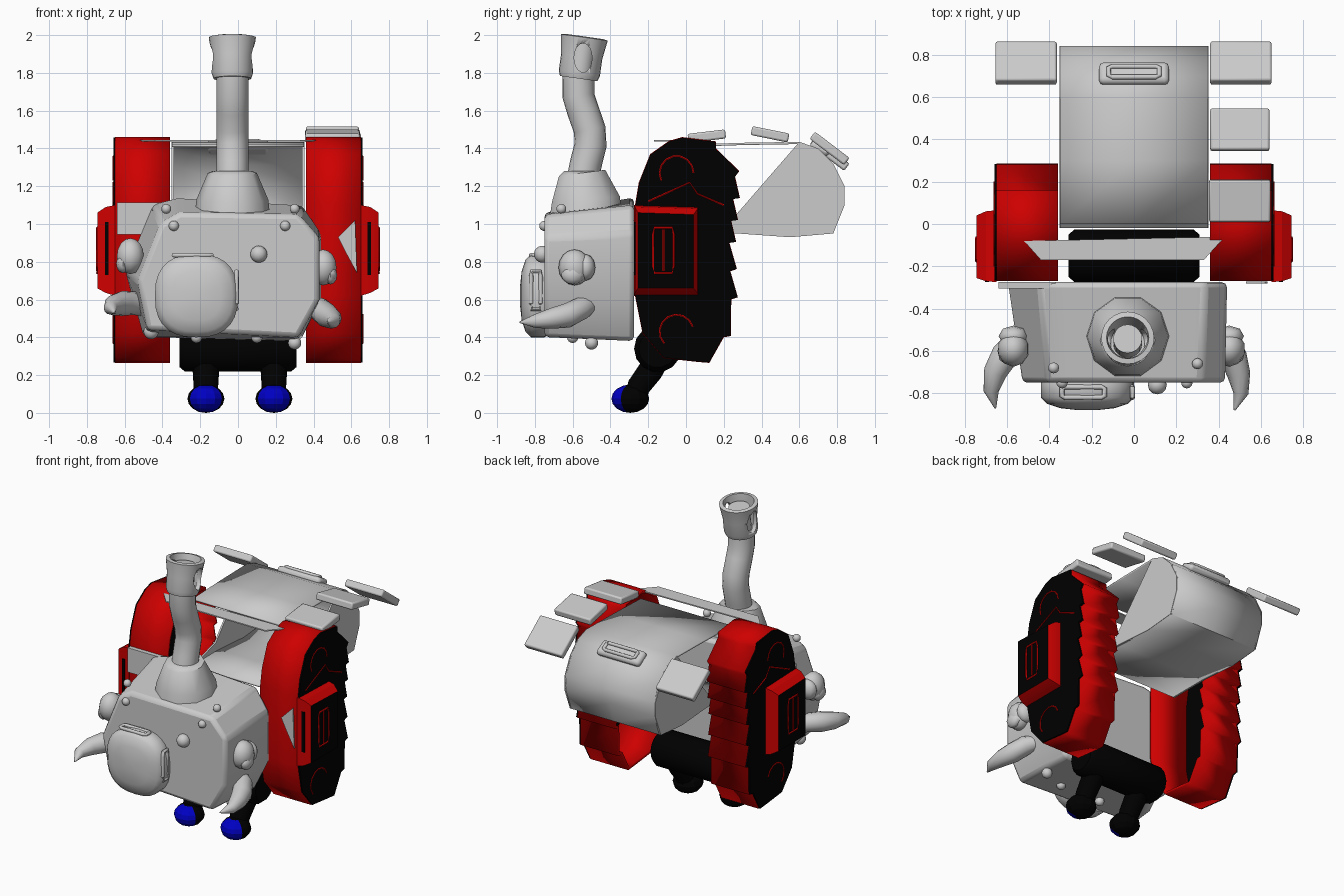
import bpy, bmesh, math
from mathutils import Vector, Matrix

cube = bpy.data.objects.get("Cube")
if cube:
    bpy.data.objects.remove(cube, do_unlink=True)


def material(name, rgb):
    m = bpy.data.materials.new(name)
    m.use_nodes = True
    m.diffuse_color = (*rgb, 1)
    m.node_tree.nodes["Principled BSDF"].inputs["Base Color"].default_value = (*rgb, 1)
    return m


GREY = material("light grey", (0.6, 0.6, 0.6))
RED = material("red", (0.62, 0, 0))
BLACK = material("black", (0, 0, 0))
BLUE = material("blue", (0, 0, 0.55))


def finish(name, bm, mats, rule=None, smooth=35):
    if not isinstance(mats, (list, tuple)):
        mats = [mats]
    bmesh.ops.recalc_face_normals(bm, faces=bm.faces)
    bm.normal_update()
    if rule:
        for f in bm.faces:
            f.material_index = rule(f)
    me = bpy.data.meshes.new(name)
    bm.to_mesh(me)
    bm.free()
    ob = bpy.data.objects.new(name, me)
    bpy.context.collection.objects.link(ob)
    for m in mats:
        me.materials.append(m)
    bpy.ops.object.select_all(action="DESELECT")
    bpy.context.view_layer.objects.active = ob
    ob.select_set(True)
    bpy.ops.object.shade_smooth_by_angle(angle=math.radians(smooth))
    return ob


def modify(ob, kind, **settings):
    m = ob.modifiers.new(kind.lower(), kind)
    for key, value in settings.items():
        setattr(m, key, value)
    return ob


def loft(name, rings, mats, caps=True, rule=None, smooth=35, loop=False):
    bm = bmesh.new()
    vs = [[bm.verts.new(p) for p in ring] for ring in rings]
    n = len(rings[0])
    pairs = list(zip(vs, vs[1:])) + ([(vs[-1], vs[0])] if loop else [])
    for a, b in pairs:
        for i in range(n):
            bm.faces.new((a[i], a[(i + 1) % n], b[(i + 1) % n], b[i]))
    if caps and not loop:
        bm.faces.new(vs[0])
        bm.faces.new(vs[-1])
    return finish(name, bm, mats, rule, smooth)


def tube(name, path, radii, mat, n=16, loop=False, smooth=50):
    pts = [Vector(p) for p in path]
    k = len(pts)
    rings = []
    for i, p in enumerate(pts):
        a, b = (pts[i - 1], pts[(i + 1) % k]) if loop else (pts[max(i - 1, 0)], pts[min(i + 1, k - 1)])
        d = (b - a).normalized()
        q = Vector((0, 0, 1)).rotation_difference(d) if abs(d.z) > 0.6 else d.to_track_quat("Z", "Y")
        r = radii[i] if isinstance(radii, (list, tuple)) else radii
        rings.append([p + q @ Vector((r * math.cos(t), r * math.sin(t), 0))
                      for t in (2 * math.pi * j / n for j in range(n))])
    return loft(name, rings, mat, True, None, smooth, loop)


def prism(name, outline, x0, x1, mats, caps=True, smooth=30):
    return loft(name, [[(x, y, z) for y, z in outline] for x in (x0, x1)], mats, caps, None, smooth)


def box(name, loc, size, mat, tilt=0, bevel=0.01):
    bm = bmesh.new()
    bmesh.ops.create_cube(bm, size=1, matrix=Matrix.LocRotScale(
        Vector(loc), Matrix.Rotation(tilt, 3, "X").to_quaternion(), Vector(size)))
    ob = finish(name, bm, mat, smooth=30)
    return modify(ob, "BEVEL", width=bevel, segments=2) if bevel else ob


def ball(name, loc, size, mats, rule=None, u=16, v=10, smooth=60):
    bm = bmesh.new()
    bmesh.ops.create_uvsphere(bm, u_segments=u, v_segments=v, radius=1,
                              matrix=Matrix.LocRotScale(Vector(loc), None, Vector(size)))
    return finish(name, bm, mats, rule, smooth)


def frame(name, centre, u, v, mat, thick):
    # rounded rectangular rim spanned by the half-axes u and v
    c, u, v = Vector(centre), Vector(u), Vector(v)
    corners = [(1, .7), (.85, 1), (-.85, 1), (-1, .7), (-1, -.7), (-.85, -1), (.85, -1), (1, -.7)]
    return tube(name, [c + u * a + v * b for a, b in corners], thick, mat, 8, True)


# Boiler body: faceted block narrowing to the front
front = [(-.48, .44), (-.53, .7), (-.41, 1.0), (-.31, 1.06), (.32, 1.05), (.43, .93), (.43, .6), (.32, .4)]
back = [(-.5, .4), (-.6, .75), (-.45, 1.11), (-.32, 1.14), (.34, 1.1), (.44, .95), (.44, .6), (.33, .38)]
body = loft("boiler_body", [[(x, -.75, z) for x, z in front], [(x, -.275, z) for x, z in back]], GREY)
modify(body, "BEVEL", width=.025, segments=2)


# Front hatch with slotted rims
def squircle(y, r):
    pts = []
    for i in range(28):
        c, s = math.cos(i * math.pi / 14), math.sin(i * math.pi / 14)
        pts.append((-.22 + r * math.copysign(abs(c) ** .8, c), y, .62 + r * math.copysign(abs(s) ** .8, s)))
    return pts


loft("front_hatch", [squircle(y, r) for y, r in
                     ((-.73, .21), (-.75, .22), (-.82, .22), (-.85, .19), (-.87, .13), (-.88, .04))], GREY, smooth=50)
frame("hatch_top_slot", (-.24, -.795, .835), (.1, 0, 0), (0, .025, 0), GREY, .012)
frame("hatch_side_slot", (-.008, -.795, .65), (0, .025, 0), (0, 0, .1), GREY, .012)

# Rivets
for i, (x, y, z, r) in enumerate([(-.34, -.75, .99, .027), (.25, -.75, .99, .027), (.11, -.76, .84, .045),
                                  (-.38, -.68, 1.08, .026), (.3, -.66, 1.08, .026), (.3, -.5, .37, .035),
                                  (-.22, -.6, .4, .03), (.1, -.6, .4, .03), (-.46, -.6, .43, .04)]):
    ball("rivet_%d" % i, (x, y, z), (r, r, r), GREY, u=12, v=8)

# Chimney: collar, wavy pipe and a slanted mouth with recessed side openings
tube("chimney_base", [(-.03, -.53, 1.04), (-.03, -.53, 1.13), (-.03, -.55, 1.27), (-.03, -.55, 1.28)],
     [.2, .19, .13, .1], GREY, 10, smooth=40)
tube("chimney_pipe", [(-.03, -.55, 1.22), (-.03, -.53, 1.32), (-.03, -.505, 1.42), (-.03, -.51, 1.5),
                      (-.03, -.545, 1.6), (-.03, -.57, 1.68), (-.03, -.57, 1.8)], .085, GREY, 20)
tilt = Matrix.Translation((-.03, -.57, 1.76)) @ Matrix.Rotation(math.radians(-8), 4, "X")
profile = [(.07, .01), (.1, .01), (.11, .04), (.11, .13), (.125, .23), (.1, .235), (.085, .15), (.08, .04)]
mouth = loft("chimney_mouth", [[tilt @ Vector((r * math.cos(t), r * math.sin(t), z))
                                for t in (2 * math.pi * j / 24 for j in range(24))] for r, z in profile], GREY)
cutter = ball("opening_cutter", (-.03, -.545, 1.88), (.4, .05, .08), GREY)
cutter.hide_render = True
cut = mouth.modifiers.new("openings", "BOOLEAN")
cut.operation, cut.object, cut.solver = "DIFFERENCE", cutter, "EXACT"
bpy.context.view_layer.objects.active = mouth
bpy.ops.object.modifier_apply(modifier=cut.name)
bpy.data.objects.remove(cutter, do_unlink=True)
tube("chimney_core", [tilt @ Vector((0, 0, z)) for z in (.01, .2)], .068, GREY, 20)

# Lumpy side bolts and tusks
for side, s, x, z in (("left", 1, .44, .77), ("right", -1, -.56, .83)):
    ball(side + "_bolt", (x + .01 * s, -.59, z), (.075, .085, .095), GREY, u=10, v=8)
    ball(side + "_bolt_lug", (x + .01 * s, -.53, z), (.07, .05, .07), GREY, u=8, v=6)
    ball(side + "_bolt_nub", (x + .05 * s, -.6, z - .04), (.035, .06, .05), GREY, u=8, v=6)
tube("left_tusk", [(.38, -.52, .57), (.43, -.56, .55), (.47, -.63, .515), (.495, -.71, .5),
                   (.505, -.8, .485), (.475, -.88, .48)], [.05, .062, .065, .055, .036, .004], GREY, 12)
tube("right_tusk", [(-.48, -.52, .56), (-.55, -.56, .58), (-.61, -.62, .58), (-.655, -.7, .57),
                    (-.675, -.79, .555), (-.655, -.87, .53)], [.05, .062, .066, .056, .036, .004], GREY, 12)

# Tread outline: smooth in front, stepped along the rear
outline = [(.06, .27), (-.12, .29), (-.23, .42), (-.27, .62), (-.27, 1.1), (-.25, 1.22), (-.19, 1.37), (-.09, 1.44)]
spine = [Vector(p) for p in ((-.02, 1.46), (.16, 1.4), (.26, 1.25), (.23, .9), (.24, .6), (.2, .4), (.09, .28))]
for a, b in zip(spine, spine[1:]):
    steps = max(1, round((b - a).length / .14))
    out = Vector((a.y - b.y, b.x - a.x)).normalized() * .035
    for i in range(steps):
        outline += [tuple(a.lerp(b, i / steps)), tuple(a.lerp(b, (i + .93) / steps) + out)]

for s, side in ((1, "left"), (-1, "right")):
    # Red tread shell, open on the inside, with a black outer cover
    tread = prism(side + "_tread", outline, s * .36, s * .65, RED, caps=False, smooth=20)
    modify(tread, "SOLIDIFY", thickness=.02, offset=-1)
    cover = [(y * .99, .87 + (z - .87) * .995) for y, z in outline]
    prism(side + "_cover", cover, s * .645, s * .66, BLACK)

    # Hub box with red sides, a black face and red trim
    rings = [[(s * x, y, z) for y, z in ((y0, z0), (y1, z0), (y1, z1 - .01), (y0, z1))]
             for x, y0, y1, z0, z1 in ((.65, -.275, .065, .62, 1.1), (.7, -.27, .06, .635, 1.09),
                                       (.745, -.255, .04, .66, 1.06))]
    loft(side + "_hub", rings, [RED, BLACK], rule=lambda f: int(f.normal.x * s > .9), smooth=20)
    box(side + "_hub_slot", (s * .695, -.27, .87), (.02, .01, .28), BLACK, bevel=0)
    frame(side + "_hub_rim", (s * .745, -.12, .86), (0, .055, 0), (0, 0, .12), RED, .006)
    tube(side + "_hub_bar", [(s * .746, -.12, .75), (s * .746, -.12, .97)], .006, RED, 6)

    # Raised red lines on the cover
    for end, z, turn in (("upper", 1.27, 0), ("lower", .43, 0.3)):
        arc = [(s * .66, -.05 + .09 * math.cos(t), z + .09 * math.sin(t))
               for t in (turn + i * .45 for i in range(9))]
        tube(side + "_" + end + "_line", arc, .005, RED, 6)
    tube(side + "_ridge_line", [(s * .66, -.2, 1.12), (s * .66, .02, 1.22), (s * .66, .06, 1.16),
                                (s * .66, .2, 1.1)], .005, RED, 6)

    # Legs and two-coloured feet
    x = .01 + .18 * s
    tube(side + "_leg", [(x, -.13, .34), (x, -.19, .22), (x, -.25, .14), (x, -.27, .08)],
         [.075, .07, .065, .06], BLACK, 10)
    ball(side + "_foot", (x, -.295, .075), (.098, .1, .075), [BLACK, BLUE],
         rule=lambda f: int(f.calc_center_median().y < -.325), u=12, v=8, smooth=20)

# Pelvis roller
tube("pelvis", [(-.31, -.15, .34), (-.28, -.15, .34), (.28, -.15, .34), (.31, -.15, .34)],
     [.1, .125, .125, .1], BLACK, 14, smooth=40)

# Rear hopper: curved sheet with a floor reaching forward, and two side walls
arc = [(0, 1.42), (.3, 1.43), (.6, 1.435), (.7, 1.4), (.78, 1.32), (.84, 1.2), (.84, 1.1), (.78, .95),
       (.55, .93), (.27, .95), (-.02, .95)]
bm = bmesh.new()
rows = [[bm.verts.new((x, y, z)) for y, z in arc] for x in (-.35, 0, .35)]
for a, b in zip(rows, rows[1:]):
    for i in range(len(arc) - 1):
        bm.faces.new((a[i], a[i + 1], b[i + 1], b[i]))
modify(finish("hopper_sheet", bm, GREY, smooth=50), "SOLIDIFY", thickness=.012)
for s, side in ((1, "left"), (-1, "right")):
    prism(side + "_hopper_wall", [(.24, 1.02)] + arc[2:], s * .34, s * .352, GREY)
box("hopper_handle", (0, .71, 1.4), (.33, .11, .05), GREY, -.5, .02)
frame("handle_rim", (0, .72, 1.425), (.12, 0, 0), (0, .025, -.014), GREY, .012)

# Loose slats and thin plates
for i, (x, y, z, w, d, t) in enumerate([(.5, .11, 1.465, .29, .2, .12), (.5, .445, 1.475, .28, .2, -.2),
                                        (.505, .76, 1.4, .29, .23, -.65), (-.51, .76, 1.37, .29, .23, -.65)]):
    box("slat_%d" % i, (x, y, z), (w, d, .048), GREY, t)
strip = [(-.52, -.08), (.43, -.06), (.33, -.17), (-.44, -.17)]
loft("cross_strip", [[(x, y, z) for x, y in strip] for z in (1.436, 1.444)], GREY)
box("right_front_plate", (-.505, -.29, 1.03), (.27, .03, .17), GREY, bevel=0)
patch = [(.53, .93), (.62, 1.02), (.63, .74), (.57, .85)]
loft("left_front_patch", [[(x, y, z) for x, z in patch] for y in (-.28, -.272)], GREY)
